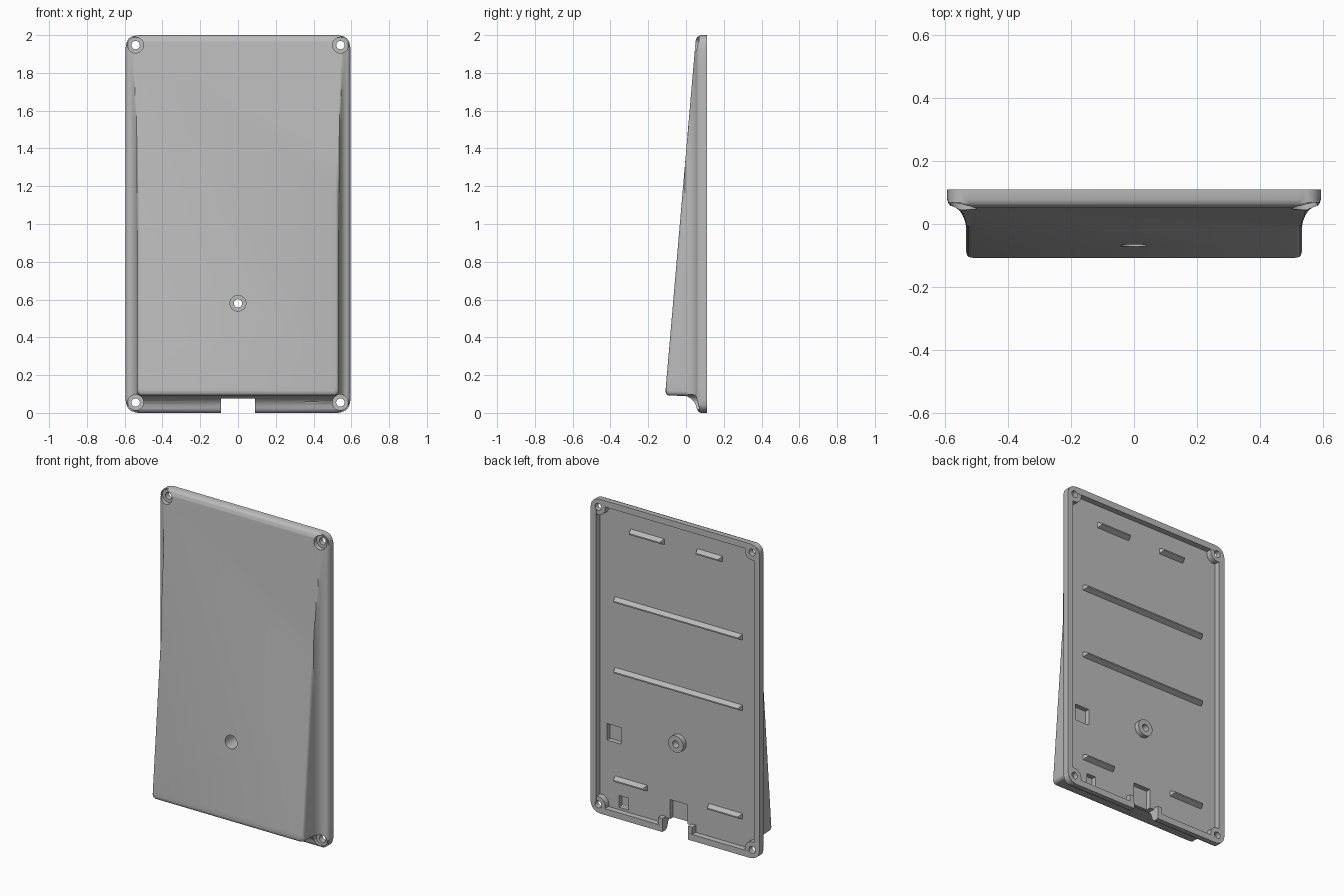
import bpy, bmesh, math
from mathutils import Matrix, Vector

if "Cube" in bpy.data.objects:
    bpy.data.objects.remove(bpy.data.objects["Cube"], do_unlink=True)

grey = bpy.data.materials.new("warm_grey_plastic")
grey.use_nodes = True
COLOUR = (0.5, 0.5, 0.5, 1)
grey.diffuse_color = COLOUR
grey.node_tree.nodes["Principled BSDF"].inputs["Base Color"].default_value = COLOUR

HALF_W, HEIGHT, BACK, FLOOR = 0.595, 2.0, 0.11, 0.073


def finish(name, bm):
    bmesh.ops.recalc_face_normals(bm, faces=bm.faces)
    mesh = bpy.data.meshes.new(name)
    bm.to_mesh(mesh)
    bm.free()
    mesh.materials.append(grey)
    obj = bpy.data.objects.new(name, mesh)
    bpy.context.collection.objects.link(obj)
    return obj


def box(name, x0, x1, y0, y1, z0, z1):
    bm = bmesh.new()
    centre = Vector((x0 + x1, y0 + y1, z0 + z1)) / 2
    size = Matrix.Diagonal((x1 - x0, y1 - y0, z1 - z0, 1))
    bmesh.ops.create_cube(bm, size=1, matrix=Matrix.Translation(centre) @ size)
    return finish(name, bm)


def cylinder(name, x, z, y0, y1, r):
    bm = bmesh.new()
    place = Matrix.Translation((x, (y0 + y1) / 2, z)) @ Matrix.Rotation(math.pi / 2, 4, "X")
    bmesh.ops.create_cone(bm, cap_ends=True, segments=32, radius1=r, radius2=r,
                          depth=y1 - y0, matrix=place)
    return finish(name, bm)


def combine(obj, tool, operation):
    mod = obj.modifiers.new("combine", "BOOLEAN")
    mod.operation, mod.solver, mod.object = operation, "EXACT", tool
    bpy.context.view_layer.objects.active = obj
    bpy.ops.object.modifier_apply(modifier=mod.name)
    bpy.data.objects.remove(tool, do_unlink=True)


def outline(inset, bottom_scale):
    """Rounded rectangle in x and z, with extra points along the sides."""
    r = max(0.07 - inset, 0.025)
    w, z0, z1 = HALF_W - inset, inset * bottom_scale, HEIGHT - inset
    points = []
    for i, (cx, cz) in enumerate([(w - r, z1 - r), (r - w, z1 - r), (r - w, z0 + r), (w - r, z0 + r)]):
        for k in range(9):
            a = math.pi / 2 * (i + k / 8)
            points.append((cx + r * math.cos(a), cz + r * math.sin(a)))
        if i in (0, 2):
            continue
        low, high = z0 + r, z1 - r
        for k in range(1, 24):
            t = k / 24
            points.append((math.copysign(w, cx), high + (low - high) * t if i == 1 else low + (high - low) * t))
    return points


def slope(z):
    return -0.11 + (z - 0.1) * 0.086


# Case: recessed back, rim, cove and sloping wedge front
bm = bmesh.new()
rings = []
for inset, y in [(0.04, FLOOR), (0.04, BACK), (0, BACK)]:
    rings.append([bm.verts.new((x, y, z)) for x, z in outline(inset, 1)])
front_profile = [(0, 0.078, 1), (0.005, 0.065, 1), (0.012, 0.058, 1), (0.02, 0.055, 1),
                 (0.03, 0.051, 1), (0.042, 0.04, 1), (0.051, 0.025, 1), (0.057, 0.01, 1),
                 (0.06, -0.005, 1), (0.061, -0.005, 0.02), (0.064, -0.005, 0.009),
                 (0.069, -0.005, 0.003), (0.078, -0.005, 0)]
for inset, y, lift in front_profile:
    rings.append([bm.verts.new((x, max(slope(z), min(slope(z) + lift, y)), z))
                  for x, z in outline(inset, 1.5)])
for a, b in zip(rings, rings[1:]):
    n = len(a)
    for i in range(n):
        bm.faces.new((a[i], a[(i + 1) % n], b[(i + 1) % n], b[i]))
bm.faces.new(rings[0])
bm.faces.new(rings[-1])
case = finish("case", bm)

# Screw bosses on the back, then their counterbores and through holes
screws = [(s * 0.542, z) for s in (-1, 1) for z in (0.055, 1.947)]
for x, z in screws:
    combine(case, cylinder("boss", x, z, FLOOR - 0.005, BACK - 0.001, 0.05), "UNION")
combine(case, cylinder("boss", 0, 0.58, FLOOR - 0.005, BACK - 0.006, 0.053), "UNION")
for x, z, seat in [(x, z, 0.076) for x, z in screws] + [(0, 0.58, 0.06)]:
    combine(case, cylinder("counterbore", x, z, -0.3, seat, 0.042), "DIFFERENCE")
    combine(case, cylinder("screw_hole", x, z, -0.3, 0.3, 0.022), "DIFFERENCE")

# Pockets in the floor and the cable notch in the bottom edge
for x0, x1, z0, z1 in [(0.405, 0.505, 0.46, 0.565), (0.355, 0.42, 0.055, 0.13), (-0.06, 0.06, 0.06, 0.2)]:
    combine(case, box("pocket", x0, x1, 0.043, 0.1, z0, z1), "DIFFERENCE")
combine(case, box("notch", -0.09, 0.09, -0.3, 0.3, -0.1, 0.077), "DIFFERENCE")

# Lips on both sides of the notch
for side, x in (("left", 0.105), ("right", -0.105)):
    box(side + "_notch_lip", x - 0.015, x + 0.015, FLOOR - 0.005, BACK - 0.001, 0.02, 0.085)

# Ribs across the floor, with a ridged section and sloping ends
for i, (x0, x1, z) in enumerate([(-0.45, 0.45, 1.37), (-0.45, 0.45, 0.92), (0.1, 0.34, 1.83),
                                 (-0.31, -0.13, 1.83), (0.22, 0.45, 0.23), (-0.45, -0.21, 0.23)]):
    bm = bmesh.new()
    loops = []
    for x, inward in ((x0, 1), (x1, -1)):
        loops.append([bm.verts.new((x + inward * dx, y, z + dz)) for dx, y, dz in
                      [(0, FLOOR - 0.005, -0.02), (0.012, BACK - 0.005, -0.004),
                       (0.012, BACK - 0.005, 0.004), (0, FLOOR - 0.005, 0.02)]])
    a, b = loops
    for k in range(4):
        bm.faces.new((a[k], a[(k + 1) % 4], b[(k + 1) % 4], b[k]))
    bm.faces.new(a)
    bm.faces.new(b)
    finish("floor_rib_%d" % (i + 1), bm)

# Smooth the rounded case while keeping its edges sharp
bpy.ops.object.select_all(action="DESELECT")
case.select_set(True)
bpy.context.view_layer.objects.active = case
bpy.ops.object.shade_smooth_by_angle(angle=math.radians(32))
